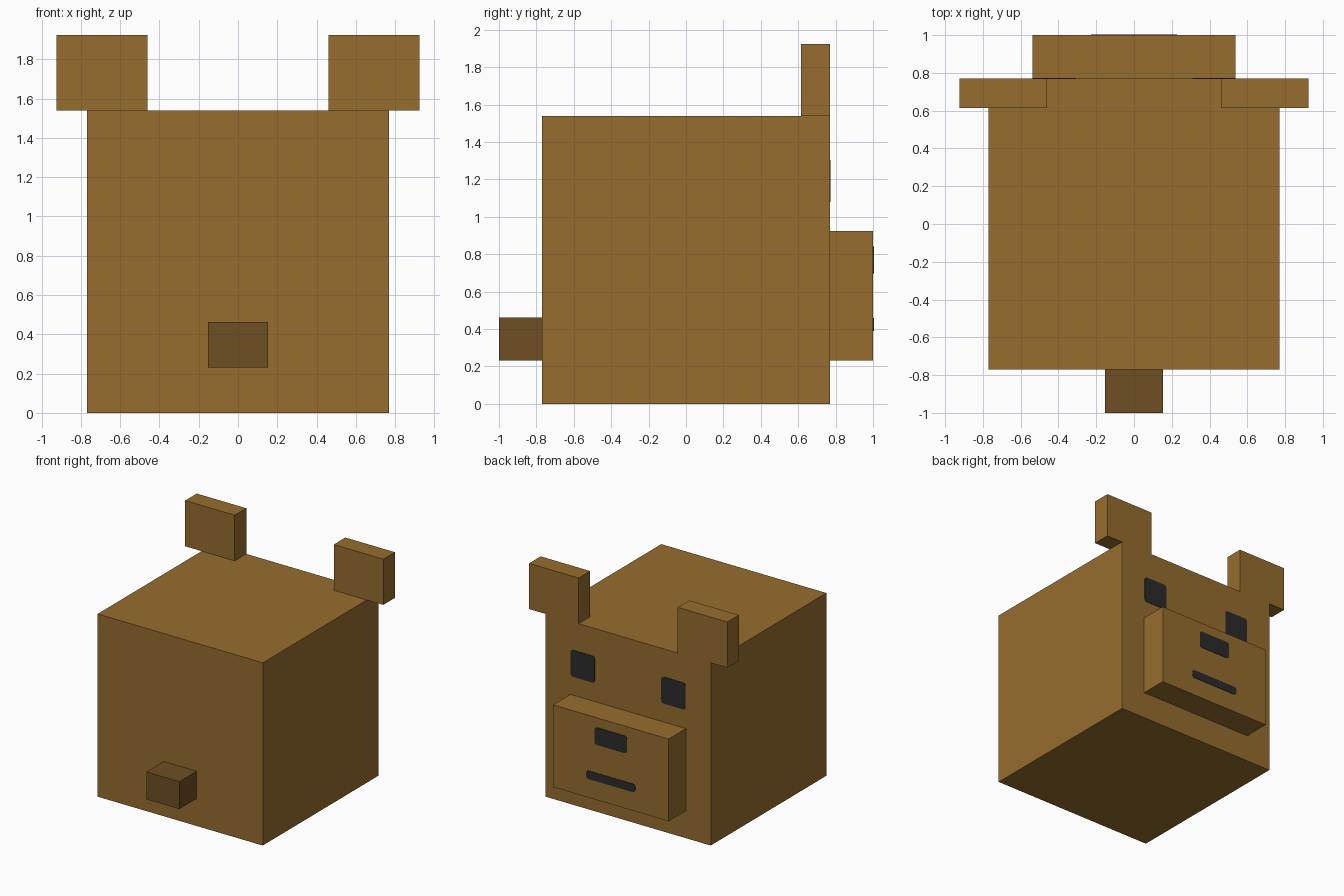
import bpy, bmesh, math

if "Cube" in bpy.data.objects:
    bpy.data.objects.remove(bpy.data.objects["Cube"])

U = 2 / 26  # one grid cell of the blocky design


def material(name, rgb):
    lin = [((c / 255 + 0.055) / 1.055) ** 2.4 for c in rgb]
    m = bpy.data.materials.new(name)
    m.diffuse_color = (*lin, 1)
    m.use_nodes = True
    m.node_tree.nodes["Principled BSDF"].inputs["Base Color"].default_value = m.diffuse_color
    return m


brown = material("brown_fur", (150, 109, 46))
dark_brown = material("dark_brown_fur", (110, 78, 34))
black = material("black_features", (43, 43, 44))


def finish(name, bm, mat):
    bmesh.ops.recalc_face_normals(bm, faces=bm.faces)
    me = bpy.data.meshes.new(name)
    bm.to_mesh(me)
    bm.free()
    me.materials.append(mat)
    bpy.context.collection.objects.link(bpy.data.objects.new(name, me))


def box(name, lo, hi, mat):
    """Box between two corners given in grid cells."""
    bm = bmesh.new()
    bmesh.ops.create_cube(bm, size=1)
    for v in bm.verts:
        v.co = [(lo[i] if v.co[i] < 0 else hi[i]) * U for i in range(3)]
    finish(name, bm, mat)


def plate(name, x0, x1, z0, z1, y, r):
    """Thin rounded plate on a +y face, all in grid cells."""
    bm = bmesh.new()
    verts = []
    corners = [(x1 - r, z1 - r), (x0 + r, z1 - r), (x0 + r, z0 + r), (x1 - r, z0 + r)]
    for k, (cx, cz) in enumerate(corners):
        for s in range(4):
            a = math.pi / 2 * (k + s / 3)
            verts.append(bm.verts.new(((cx + r * math.cos(a)) * U, y * U - 0.002,
                                       (cz + r * math.sin(a)) * U)))
    face = bm.faces.new(verts)
    ext = bmesh.ops.extrude_face_region(bm, geom=[face])["geom"]
    moved = [g for g in ext if isinstance(g, bmesh.types.BMVert)]
    bmesh.ops.translate(bm, verts=moved, vec=(0, 0.006, 0))
    finish(name, bm, black)


# Main blocks
box("body", (-10, -10, 0), (10, 10, 20), brown)
box("muzzle", (-7, 10, 3), (7, 13, 12), brown)
box("tail", (-2, -13, 3), (2, -10, 6), dark_brown)

# Ears and eyes on both sides
for side, s in (("left", -1), ("right", 1)):
    xa, xb = sorted((6 * s, 12 * s))
    box(side + "_ear", (xa, 8, 20), (xb, 10, 25), brown)
    xa, xb = sorted((4.03 * s, 6.95 * s))
    plate(side + "_eye", xa, xb, 14.03, 16.95, 10, 0.3)

# Nose and mouth on the muzzle
plate("nose", -1.97, 1.97, 9.05, 10.95, 13, 0.3)
plate("mouth", -2.97, 2.97, 5.05, 5.95, 13, 0.3)
